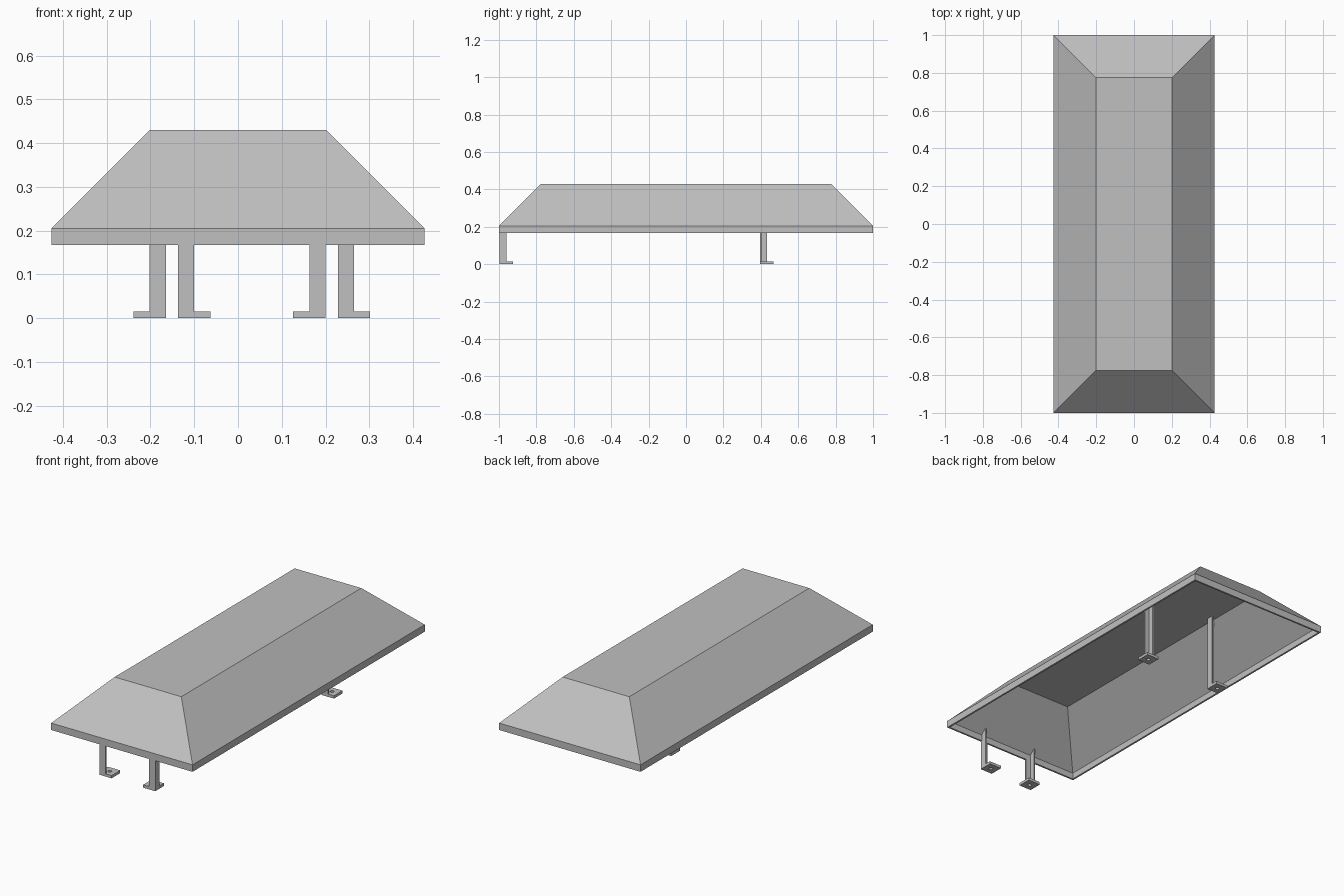
import bpy
import bmesh
import math

default = bpy.data.objects.get("Cube")
if default:
    bpy.data.objects.remove(default, do_unlink=True)

# Single plain grey metal
grey = bpy.data.materials.new("grey_metal")
grey.use_nodes = True
COLOUR = (0.53, 0.53, 0.53, 1)
grey.diffuse_color = COLOUR
grey.node_tree.nodes["Principled BSDF"].inputs["Base Color"].default_value = COLOUR

HALF_X, HALF_Y = 0.426, 1.0
SKIRT_Z, EAVE_Z, TOP_Z = 0.167, 0.205, 0.43
WALL = 0.01


def make_object(name, bm):
    bmesh.ops.recalc_face_normals(bm, faces=bm.faces)
    mesh = bpy.data.meshes.new(name)
    bm.to_mesh(mesh)
    bm.free()
    mesh.materials.append(grey)
    obj = bpy.data.objects.new(name, mesh)
    bpy.context.collection.objects.link(obj)
    return obj


def loft(name, rings, closed=False):
    """Skin matching point rings; either cap the ends or join last to first."""
    bm = bmesh.new()
    loops = [[bm.verts.new(p) for p in ring] for ring in rings]
    pairs = list(zip(loops, loops[1:]))
    if closed:
        pairs.append((loops[-1], loops[0]))
    else:
        bm.faces.new(loops[0])
        bm.faces.new(loops[-1])
    for a, b in pairs:
        for i in range(len(a)):
            j = (i + 1) % len(a)
            bm.faces.new((a[i], a[j], b[j], b[i]))
    return make_object(name, bm)


def rectangle(hx, hy, z):
    return [(-hx, -hy, z), (hx, -hy, z), (hx, hy, z), (-hx, hy, z)]


def roof_height(x, y):
    """Height just inside the 45 degree hipped skin."""
    inward = min(HALF_X - abs(x), HALF_Y - abs(y))
    return min(TOP_Z, EAVE_Z + inward) - 0.005


# Hollow hipped canopy: outer skin, then the inner skin set back by the wall
rise = TOP_Z - EAVE_Z
drop = WALL * math.sqrt(2)
inset = rise - WALL + drop
loft("canopy", [
    rectangle(HALF_X - rise, HALF_Y - rise, TOP_Z),
    rectangle(HALF_X, HALF_Y, EAVE_Z),
    rectangle(HALF_X, HALF_Y, SKIRT_Z),
    rectangle(HALF_X - WALL, HALF_Y - WALL, SKIRT_Z),
    rectangle(HALF_X - WALL, HALF_Y - WALL, EAVE_Z + WALL - drop),
    rectangle(HALF_X - inset, HALF_Y - inset, TOP_Z - WALL),
])


# Angle-section post whose corner is at (x, y), opening towards side and +y
def post(name, x, y, side):
    w, t = 0.037, 0.008
    profile = [(0, 0), (w, 0), (w, t), (t, t), (t, w), (0, w)]
    points = [(x + side * u, y + v) for u, v in profile]
    loft(name, [[(px, py, 0) for px, py in points],
                [(px, py, roof_height(px, py)) for px, py in points]])


# Square foot plate with a round bolt hole
def foot(name, x, y, side):
    half, hole, thick, count = 0.037, 0.01, 0.015, 16
    cx, cy = x + side * half, y + half
    circle = [(math.cos(math.tau * i / count), math.sin(math.tau * i / count))
              for i in range(count)]

    def ring(size, z, square):
        scale = [size / max(abs(c), abs(s)) if square else size for c, s in circle]
        return [(cx + k * c, cy + k * s, z) for k, (c, s) in zip(scale, circle)]

    loft(name, [ring(half, 0, True), ring(half, thick, True),
                ring(hole, thick, False), ring(hole, 0, False)], closed=True)


# Front feet turn inward, rear feet turn outward
for label, x, y, side in (("front_right", -0.137, -0.998, 1),
                          ("front_left", 0.2, -0.998, -1),
                          ("rear_right", -0.165, 0.395, -1),
                          ("rear_left", 0.228, 0.395, 1)):
    post(label + "_post", x, y, side)
    foot(label + "_foot", x, y, side)
